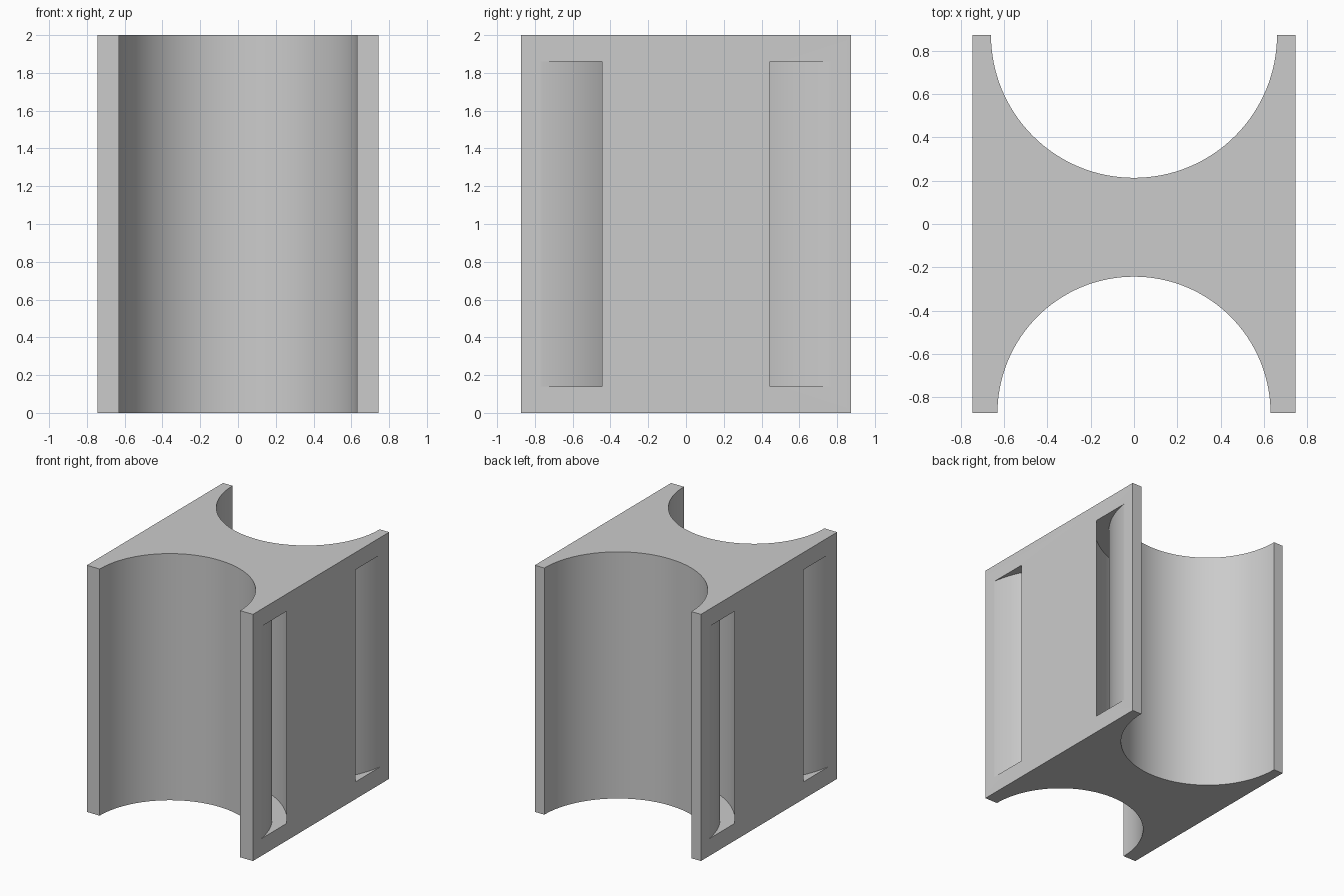
import bpy, bmesh
from math import sin, cos, pi, radians

cube = bpy.data.objects.get("Cube")
if cube:
    bpy.data.objects.remove(cube, do_unlink=True)

HALF_X, HALF_Y, HEIGHT = 0.745, 0.873, 2.0
SLOT_Z = (0.14, 1.86)
SLOT_R = (0.752, 0.86)
SEGS = 64

grey = bpy.data.materials.new("plain grey")
grey.use_nodes = True
grey.diffuse_color = (0.6, 0.6, 0.6, 1)
grey.node_tree.nodes["Principled BSDF"].inputs["Base Color"].default_value = (0.6, 0.6, 0.6, 1)


def half_circle(radius, side):
    """Half circle on the front (-1) or back (+1) edge, bulging inward, from -x to +x."""
    return [(-radius * cos(pi * i / SEGS), side * (HALF_Y - radius * sin(pi * i / SEGS)))
            for i in range(SEGS + 1)]


def extrude_outline(name, outline, z0, z1):
    bm = bmesh.new()
    base = bm.faces.new([bm.verts.new((x, y, z0)) for x, y in outline])
    top = bmesh.ops.extrude_face_region(bm, geom=[base])["geom"]
    bmesh.ops.translate(bm, vec=(0, 0, z1 - z0),
                        verts=[v for v in top if isinstance(v, bmesh.types.BMVert)])
    bmesh.ops.recalc_face_normals(bm, faces=bm.faces)
    mesh = bpy.data.meshes.new(name)
    bm.to_mesh(mesh)
    bm.free()
    mesh.materials.append(grey)
    obj = bpy.data.objects.new(name, mesh)
    bpy.context.collection.objects.link(obj)
    return obj


# Block with a half-round cradle in the front and a wider one in the back
outline = [(-HALF_X, -HALF_Y)] + half_circle(0.63, -1) + [(HALF_X, -HALF_Y), (HALF_X, HALF_Y)]
outline += half_circle(0.66, 1)[::-1] + [(-HALF_X, HALF_Y)]
block = extrude_outline("cradle_block", outline, 0, HEIGHT)

# Curved strap slots running from side to side behind each cradle
for label, side in (("front", -1), ("back", 1)):
    ring = half_circle(SLOT_R[0], side) + half_circle(SLOT_R[1], side)[::-1]
    cutter = extrude_outline(label + "_strap_slot_cutter", ring, *SLOT_Z)
    cutter.hide_render = True
    cutter.hide_set(True)
    cut = block.modifiers.new(label + " strap slot", 'BOOLEAN')
    cut.operation = 'DIFFERENCE'
    cut.solver = 'EXACT'
    cut.object = cutter

# Bake the cuts, drop the cutters, then smooth the curved walls
bpy.context.view_layer.objects.active = block
block.select_set(True)
for cut in list(block.modifiers):
    cutter = cut.object
    bpy.ops.object.modifier_apply(modifier=cut.name)
    bpy.data.objects.remove(cutter, do_unlink=True)
bpy.ops.object.shade_smooth_by_angle(angle=radians(20))
